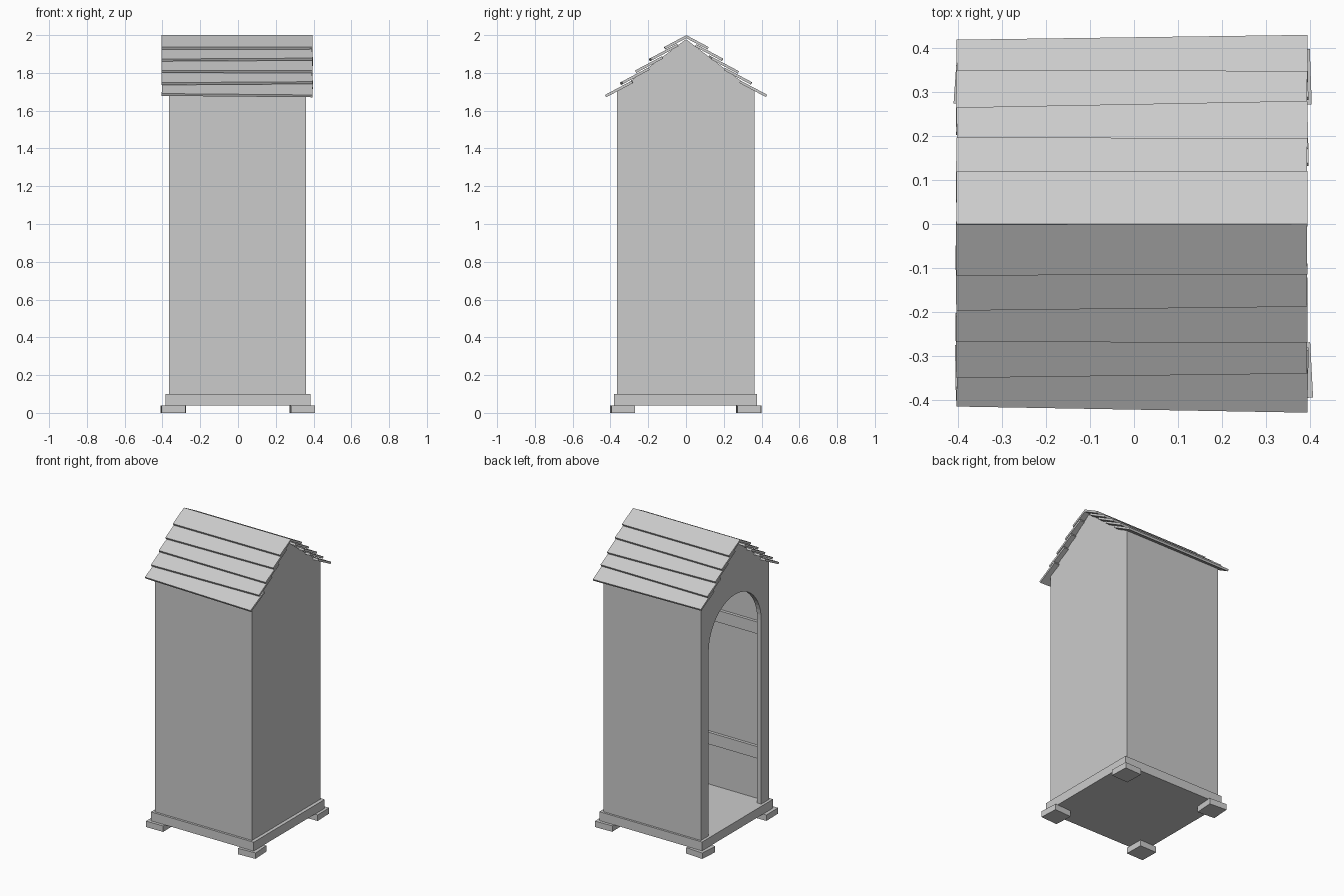
import bpy, bmesh, math
from mathutils import Matrix, Vector

if "Cube" in bpy.data.objects:
    bpy.data.objects.remove(bpy.data.objects["Cube"])


def finish(bm, name):
    bmesh.ops.recalc_face_normals(bm, faces=bm.faces)
    mesh = bpy.data.meshes.new(name)
    bm.to_mesh(mesh)
    bm.free()
    obj = bpy.data.objects.new(name, mesh)
    bpy.context.collection.objects.link(obj)
    return obj


def box(name, lo, hi, matrix=Matrix()):
    lo, hi = Vector(lo), Vector(hi)
    bm = bmesh.new()
    bmesh.ops.create_cube(bm, size=1)
    for v in bm.verts:
        v.co = matrix @ Vector([(lo[i] + hi[i]) / 2 + v.co[i] * (hi[i] - lo[i]) for i in range(3)])
    return finish(bm, name)


def panel(name, outline, x0, x1):
    """Extrude a y-z outline from x0 to x1."""
    bm = bmesh.new()
    face = bm.faces.new([bm.verts.new((x0, y, z)) for y, z in outline])
    ext = bmesh.ops.extrude_face_region(bm, geom=[face])
    bmesh.ops.translate(bm, vec=(x1 - x0, 0, 0),
                        verts=[g for g in ext["geom"] if isinstance(g, bmesh.types.BMVert)])
    return finish(bm, name)


X0, X1, Y0, Y1 = -0.365, 0.36, -0.365, 0.362   # wall box
T = 0.03                                       # wall thickness
FLOOR, EAVE, PEAK = 0.10, 1.703, 1.978

# Base slab
box("base_slab", (-0.383, -0.38, 0.04), (0.383, 0.376, FLOOR))

# Feet, each slightly turned
for name, x, y, turn in (("foot_a", -0.343, -0.337, 1), ("foot_b", 0.341, -0.335, 3),
                         ("foot_c", -0.343, 0.333, -4), ("foot_d", 0.339, 0.333, 2)):
    m = Matrix.Translation((x, y, 0)) @ Matrix.Rotation(math.radians(turn), 4, 'Z')
    box(name, (-0.063, -0.063, 0), (0.063, 0.063, 0.04), m)

# Gable walls: plain one at +x, arched doorway at -x
roof_line = [(Y1, FLOOR), (Y1, EAVE), (0, PEAK), (Y0, EAVE), (Y0, FLOOR)]
panel("closed_gable_wall", roof_line, X1 - T, X1)
R, SPRING = 0.28, 1.34
arch = [(-R, FLOOR)]
for i in range(25):
    a = math.pi * (1 - i / 24)
    arch.append((R * math.cos(a), SPRING + R * math.sin(a)))
arch.append((R, FLOOR))
panel("doorway_gable_wall", roof_line + arch, X0, X0 + T)

# Side walls
box("side_wall_front", (X0 + T, Y0, FLOOR), (X1 - T, Y0 + T, EAVE))
box("side_wall_back", (X0 + T, Y1 - T, FLOOR), (X1 - T, Y1, EAVE))

# Inner rails on the three closed walls
D = 0.02
for level, z in (("lower", 0.38), ("upper", 1.22)):
    box(level + "_rail_front", (X0 + T, Y0 + T, z), (X1 - T, Y0 + T + D, z + 0.08))
    box(level + "_rail_back", (X0 + T, Y1 - T - D, z), (X1 - T, Y1 - T, z + 0.08))
    box(level + "_rail_end", (X1 - T - D, Y0 + T + D, z), (X1 - T, Y1 - T - D, z + 0.08))

# Roof planks: lower edge distance from the ridge at the -x end and +x end
TILT = math.radians(28)
edge_z = (1.937, 1.876, 1.813, 1.751, 1.687)
slopes = {1: ((0.119, 0.120), (0.197, 0.195), (0.265, 0.280), (0.350, 0.348), (0.419, 0.430)),
          -1: ((0.117, 0.115), (0.197, 0.188), (0.268, 0.270), (0.350, 0.340), (0.415, 0.429))}
for side, planks in slopes.items():
    for i, (yl, yr) in enumerate(planks):
        y = (yl + yr) / 2
        length = y / math.cos(TILT) if i == 0 else 0.16
        skew = math.atan((yr - yl) / 0.8 / math.cos(TILT)) * side
        m = (Matrix.Translation((-0.005, side * y, edge_z[i]))
             @ Matrix.Rotation(-side * TILT, 4, 'X') @ Matrix.Rotation(skew, 4, 'Z'))
        a, b = sorted((0, -side * length))
        box(f"roof_plank_{'back' if side > 0 else 'front'}_{i + 1}",
            (-0.399, a, -0.014), (0.399, b, 0), m)
